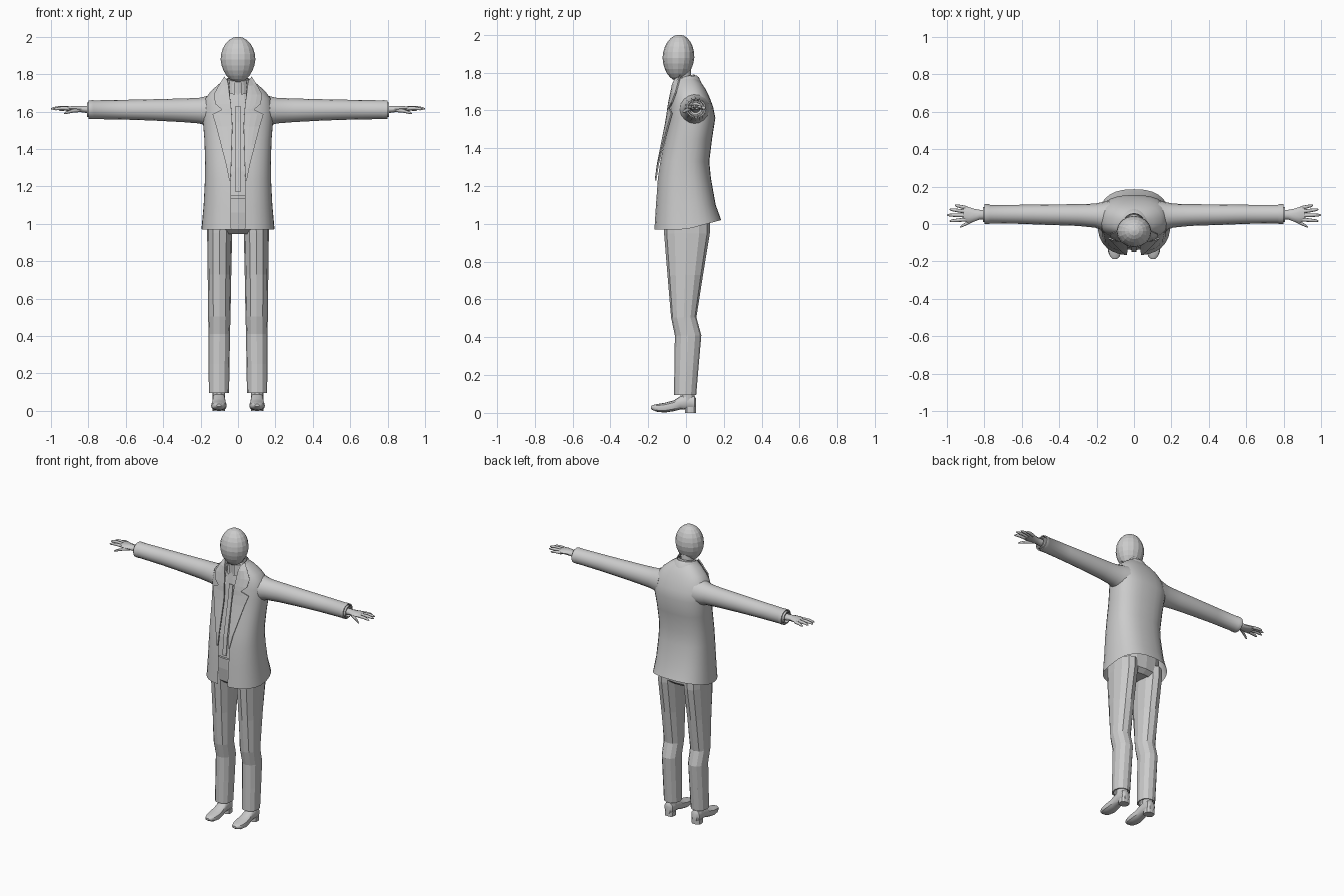
import bpy, bmesh, math

if "Cube" in bpy.data.objects:
    bpy.data.objects.remove(bpy.data.objects["Cube"])

P = 0.8  # squareness of torso sections


def loft(name, rings, closed=True, caps=True, mirror=False, smooth=None, thick=0):
    bm = bmesh.new()
    rows = [[bm.verts.new(p) for p in r] for r in rings]
    n = len(rows[0])
    for a, b in zip(rows, rows[1:]):
        for i in range(n if closed else n - 1):
            j = (i + 1) % n
            bm.faces.new((a[i], a[j], b[j], b[i]))
    if caps and closed:
        bm.faces.new(rows[0])
        bm.faces.new(rows[-1])
    bmesh.ops.recalc_face_normals(bm, faces=bm.faces)
    me = bpy.data.meshes.new(name)
    bm.to_mesh(me)
    bm.free()
    ob = bpy.data.objects.new(name, me)
    bpy.context.collection.objects.link(ob)
    if smooth:
        bpy.ops.object.select_all(action='DESELECT')
        ob.select_set(True)
        bpy.context.view_layer.objects.active = ob
        bpy.ops.object.shade_smooth_by_angle(angle=math.radians(smooth))
    if thick:
        s = ob.modifiers.new("thickness", 'SOLIDIFY')
        s.thickness, s.offset = thick, 0
    if mirror:
        m = ob.modifiers.new("mirror", 'MIRROR')
        m.use_clip = True
    return ob


def ring(axis, at, a, b, ra, rb, n=12, p=1.0):
    """Section across an axis; a, b = centre in the other two coordinates."""
    out = []
    for i in range(n):
        t = 2 * math.pi * i / n
        c, s = math.cos(t), math.sin(t)
        u = a + ra * math.copysign(abs(c) ** p, c)
        v = b + rb * math.copysign(abs(s) ** p, s)
        out.append({'x': (at, u, v), 'y': (u, at, v), 'z': (u, v, at)}[axis])
    return out


# Torso sections: z, half width, front y, back y, half opening
torso = [(0.97, .195, -.168, .186, .036), (1.1, .184, -.16, .157, .038),
         (1.24, .177, -.15, .132, .04), (1.33, .176, -.137, .123, .042),
         (1.45, .180, -.112, .138, .042), (1.56, .189, -.09, .155, .042),
         (1.62, .188, -.083, .143, .042), (1.67, .175, -.074, .124, .042),
         (1.71, .145, -.066, .105, .043), (1.745, .105, -.062, .082, .044),
         (1.77, .068, -.058, .058, .046)]


def section(z):
    for a, b in zip(torso, torso[1:]):
        if z <= b[0]:
            f = (z - a[0]) / (b[0] - a[0])
            return [u + (v - u) * f for u, v in zip(a, b)]
    return torso[-1]


def torso_half(row, n=14):
    z, rx, yf, yb, g = row
    c, h = (yf + yb) / 2, (yb - yf) / 2
    t0 = math.asin((g / rx) ** (1 / P))
    pts = []
    for i in range(n + 1):
        t = t0 + (math.pi - t0) * i / n
        x = 0 if i == n else rx * abs(math.sin(t)) ** P
        y = c - h * math.copysign(abs(math.cos(t)) ** P, math.cos(t))
        lift = 0.05 * max(0, y / .186) if z < 1 else 0
        pts.append((x, y, z + lift))
    return pts


def front_y(x, z):
    _, rx, yf, yb, _ = section(z)
    s = min(.98, x / rx) ** (1 / P)
    return (yf + yb) / 2 - (yb - yf) / 2 * math.sqrt(1 - s * s) ** P


# Jacket body, open at the front
loft("jacket", [torso_half(r) for r in torso], closed=False, mirror=True, smooth=40)

# Notched lapels draped over the jacket front: inner x, z, outer x, z
lapel = [(.04, 1.235, .046, 1.23), (.036, 1.32, .064, 1.32), (.033, 1.42, .09, 1.42),
         (.03, 1.52, .115, 1.52), (.033, 1.58, .135, 1.585), (.036, 1.615, .085, 1.61),
         (.038, 1.64, .12, 1.64), (.045, 1.69, .128, 1.69), (.05, 1.735, .1, 1.74),
         (.055, 1.765, .072, 1.785)]
rows = []
for a, za, b, zb in lapel:
    row = []
    for k in range(4):
        x, z = a + (b - a) * k / 3, za + (zb - za) * k / 3
        row.append((x, front_y(x, z) - .012, z))
    rows.append(row)
loft("lapel", rows, closed=False, mirror=True, thick=.008)

# Folded collar around the back of the neck
rows = []
for r, zf, zb in ((.056, 1.72, 1.73), (.06, 1.765, 1.785), (.072, 1.76, 1.775), (.09, 1.72, 1.735)):
    row = []
    for i in range(11):
        t = .9 + (math.pi - .9) * i / 10
        f = (1 - math.cos(t)) / 2
        row.append((0 if i == 10 else r * math.sin(t), -.004 - r * math.cos(t), zf + (zb - zf) * f))
    rows.append(row)
loft("jacket_collar", rows, closed=False, mirror=True, smooth=40)

# Sleeves: x, centre y, centre z, half depth, half height
sleeve = [(.13, .04, 1.605, .085, .088), (.17, .042, 1.604, .075, .078),
          (.21, .045, 1.605, .064, .068), (.3, .048, 1.607, .058, .063),
          (.45, .05, 1.609, .055, .057), (.6, .052, 1.61, .051, .053),
          (.77, .053, 1.61, .049, .05), (.775, .053, 1.61, .053, .051),
          (.798, .053, 1.61, .053, .05), (.798, .053, 1.61, .045, .044), (.77, .053, 1.61, .043, .042)]
loft("sleeve", [ring('x', *s, n=16) for s in sleeve], mirror=True, smooth=40)
loft("shirt_cuff", [ring('x', x, .052, 1.61, r, r, 14) for x, r in
                    ((.77, .04), (.808, .04), (.808, .033), (.785, .032))], mirror=True, smooth=40)

# Hands: palm plus tapered fingers
palm = [(.785, .05, 1.61, .026, .022), (.825, .05, 1.613, .026, .019), (.855, .047, 1.615, .034, .017),
        (.885, .049, 1.616, .042, .014), (.912, .054, 1.616, .039, .011)]
loft("palm", [ring('x', *s, n=10) for s in palm], mirror=True, smooth=50)
fingers = {"index_finger": ((.9, .024, 1.616), (.987, .016, 1.612)),
           "middle_finger": ((.905, .046, 1.618), (1.0, .048, 1.615)),
           "ring_finger": ((.903, .067, 1.617), (.987, .078, 1.614)),
           "little_finger": ((.89, .085, 1.613), (.958, .1, 1.608)),
           "thumb": ((.845, .03, 1.608), (.93, -.016, 1.59))}
for name, (a, b) in fingers.items():
    rings = []
    for f, r in ((0, .0105), (.5, .0095), (.85, .0075), (1, .003)):
        x, y, z = (u + (v - u) * f for u, v in zip(a, b))
        rings.append(ring('x', x, y, z + .004 * math.sin(math.pi * f), r, r, 8))
    loft(name, rings, mirror=True, smooth=50)

# Shirt body, collar and neck
shirt = []
for z in (1.15, 1.28, 1.4, 1.5, 1.6, 1.66, 1.7):
    _, rx, yf, yb, _ = section(z)
    k = .78 if z < 1.65 else .5
    shirt.append(ring('z', z, 0, (yf + yb) / 2 + .002, rx * k, (yb - yf) / 2 - .015, 20, P))
loft("shirt", shirt)
loft("shirt_placket", [[(-.014, front_y(0, z) + .008, z), (.014, front_y(0, z) + .008, z)]
                       for z in (1.17, 1.3, 1.42, 1.54, 1.63)], closed=False, thick=.006)
rows = []
for r, zf, zb in ((.052, 1.7, 1.72), (.05, 1.765, 1.79), (.058, 1.762, 1.785), (.066, 1.69, 1.74)):
    row = []
    for i in range(11):
        t = .28 + (math.pi - .28) * i / 10
        f = (1 - math.cos(t)) / 2
        row.append((0 if i == 10 else r * math.sin(t) * .95, -.008 - r * math.cos(t), zf + (zb - zf) * f))
    rows.append(row)
loft("shirt_collar", rows, closed=False, mirror=True)
loft("neck", [ring('z', z, 0, y, r, r, 12) for z, y, r in
              ((1.64, -.004, .05), (1.72, -.01, .043), (1.82, -.018, .043))], smooth=40)

# Egg-shaped low-poly head
head = []
for i in range(13):
    t = math.pi * (.015 + .97 * i / 12)
    c, s = math.cos(t), max(.01, math.sin(t))
    k = 1 + .1 * min(0, c)
    head.append(ring('z', 1.878 + .122 * c, 0, -.036 - .004 * (1 - c), .093 * s * k, .084 * s * k, 16))
loft("head", head)

# Trousers: hips, waistband and faceted legs
hips = [(.945, .11, .085), (.97, .155, .115), (1.06, .16, .125), (1.16, .145, .125)]
loft("hips", [ring('z', z, 0, .003, rx, ry, 16, P) for z, rx, ry in hips])
loft("waistband", [ring('z', z, 0, .0, .145, .131, 16, P) for z in (1.135, 1.165)])
legs = [(1.02, .096, .004, .068, .122), (.95, .098, .005, .067, .121), (.73, .099, -.004, .063, .094),
        (.505, .1, -.012, .06, .067), (.41, .1, .011, .057, .07), (.25, .101, .003, .056, .064),
        (.095, .102, -.005, .054, .059), (.095, .102, -.002, .046, .05), (.15, .102, -.002, .044, .048)]
loft("trouser_leg", [ring('z', *s, n=12, p=.9) for s in legs], mirror=True)

# Shoes: y, half width, bottom z, top z
shoe = [(.054, .018, .02, .075), (.044, .031, .018, .09), (.0, .034, .018, .1), (-.03, .034, .018, .088),
        (-.065, .038, .009, .066), (-.11, .042, .002, .054), (-.15, .036, .005, .047),
        (-.175, .025, .014, .042), (-.186, .012, .022, .036)]
loft("shoe", [ring('y', y, .102, (lo + hi) / 2, w, (hi - lo) / 2, 12, .75) for y, w, lo, hi in shoe],
     mirror=True, smooth=35)
loft("shoe_heel", [ring('z', z, .102, .024, .033, .03, 12, .7) for z in (0, .03)], mirror=True)
loft("ankle", [ring('z', z, .102, .008, .033, .038, 10) for z in (.06, .14)], mirror=True)
